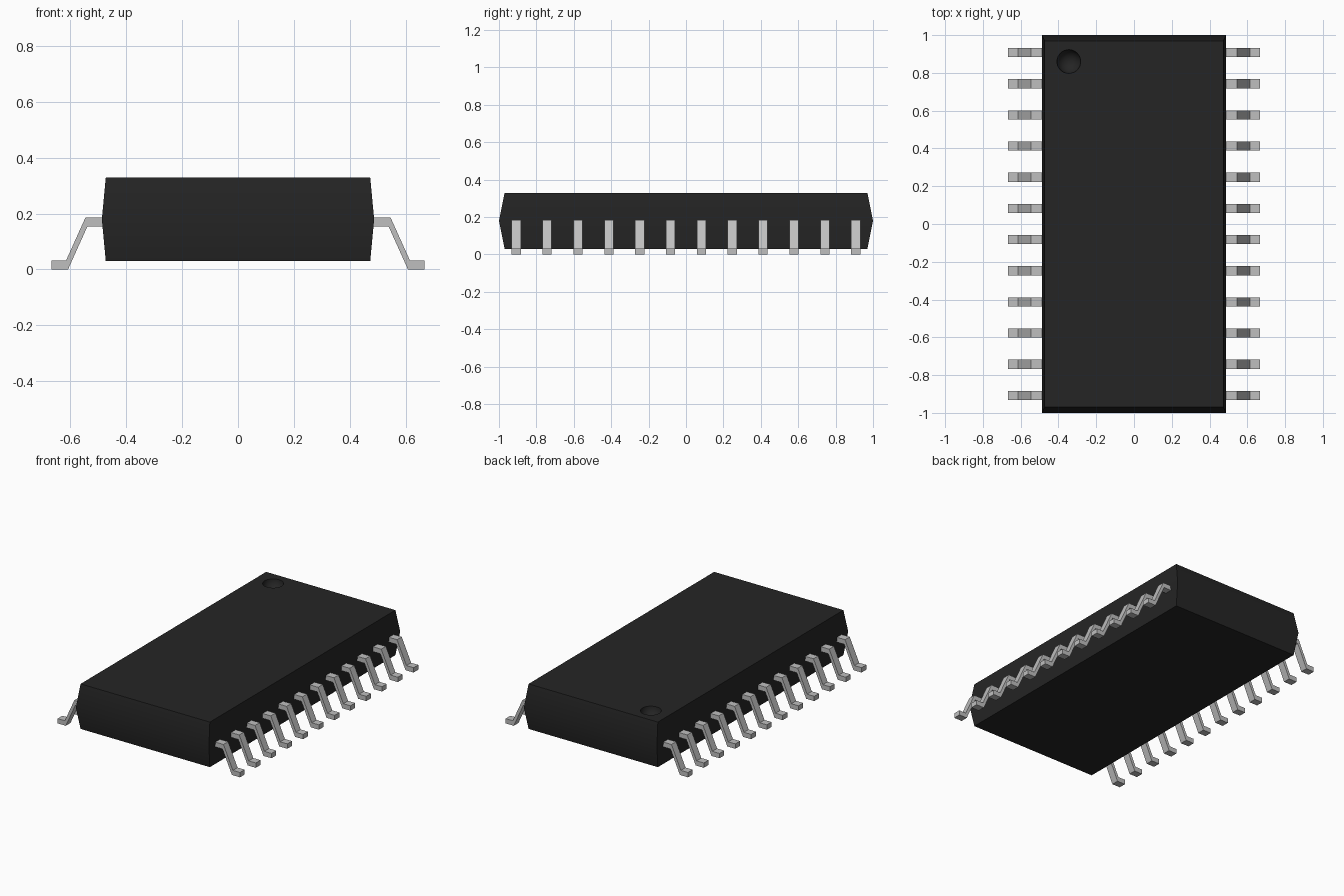
import bpy, bmesh
from mathutils import Matrix

cube = bpy.data.objects.get("Cube")
if cube:
    bpy.data.objects.remove(cube, do_unlink=True)


def make_material(name, value):
    mat = bpy.data.materials.new(name)
    mat.use_nodes = True
    colour = (value, value, value, 1)
    mat.diffuse_color = colour
    mat.node_tree.nodes["Principled BSDF"].inputs["Base Color"].default_value = colour
    return mat


def make_object(name, bm, mat):
    bmesh.ops.recalc_face_normals(bm, faces=bm.faces)
    mesh = bpy.data.meshes.new(name)
    bm.to_mesh(mesh)
    bm.free()
    mesh.materials.append(mat)
    obj = bpy.data.objects.new(name, mesh)
    bpy.context.collection.objects.link(obj)
    return obj


def smooth(obj):
    bpy.ops.object.select_all(action='DESELECT')
    obj.select_set(True)
    bpy.context.view_layer.objects.active = obj
    bpy.ops.object.shade_smooth_by_angle()


black = make_material("black plastic", 0.018)
metal = make_material("grey metal", 0.52)

# Body: three stacked rectangles, widest at the parting line
TOP = 0.328
bm = bmesh.new()
rings = []
for hx, hy, z in ((0.473, 0.97, 0.03), (0.487, 1.0, 0.18), (0.473, 0.97, TOP)):
    rings.append([bm.verts.new((sx * hx, sy * hy, z))
                  for sx, sy in ((-1, -1), (1, -1), (1, 1), (-1, 1))])
for low, high in zip(rings, rings[1:]):
    for i in range(4):
        j = (i + 1) % 4
        bm.faces.new((low[i], low[j], high[j], high[i]))
bm.faces.new(rings[0])
bm.faces.new(rings[-1])
body = make_object("body", bm, black)

# Round dimple marking the first pin
bm = bmesh.new()
bmesh.ops.create_uvsphere(bm, u_segments=32, v_segments=16, radius=0.063,
                          matrix=Matrix.Translation((-0.345, 0.86, TOP)))
cutter = make_object("dimple_cutter", bm, black)
cutter.hide_render = True
cut = body.modifiers.new("dimple", 'BOOLEAN')
cut.operation = 'DIFFERENCE'
cut.solver = 'EXACT'
cut.object = cutter
bpy.context.view_layer.objects.active = body
bpy.ops.object.modifier_apply(modifier=cut.name)
bpy.data.objects.remove(cutter, do_unlink=True)
smooth(body)

# Pins: bent profile extruded along y, twelve per side
PROFILE = ((0.47, 0.185), (0.546, 0.185), (0.615, 0.032), (0.667, 0.032),
           (0.667, 0), (0.608, 0), (0.539, 0.153), (0.47, 0.153))
COUNT, PITCH, WIDTH = 12, 0.165, 0.049


def add_pin(bm, side, y):
    face = bm.faces.new([bm.verts.new((side * x, y - WIDTH / 2, z)) for x, z in PROFILE])
    result = bmesh.ops.extrude_face_region(bm, geom=[face])
    moved = [v for v in result["geom"] if isinstance(v, bmesh.types.BMVert)]
    bmesh.ops.translate(bm, verts=moved, vec=(0, WIDTH, 0))


for name, side in (("left_pins", 1), ("right_pins", -1)):
    bm = bmesh.new()
    for i in range(COUNT):
        add_pin(bm, side, (i - (COUNT - 1) / 2) * PITCH)
    make_object(name, bm, metal)
